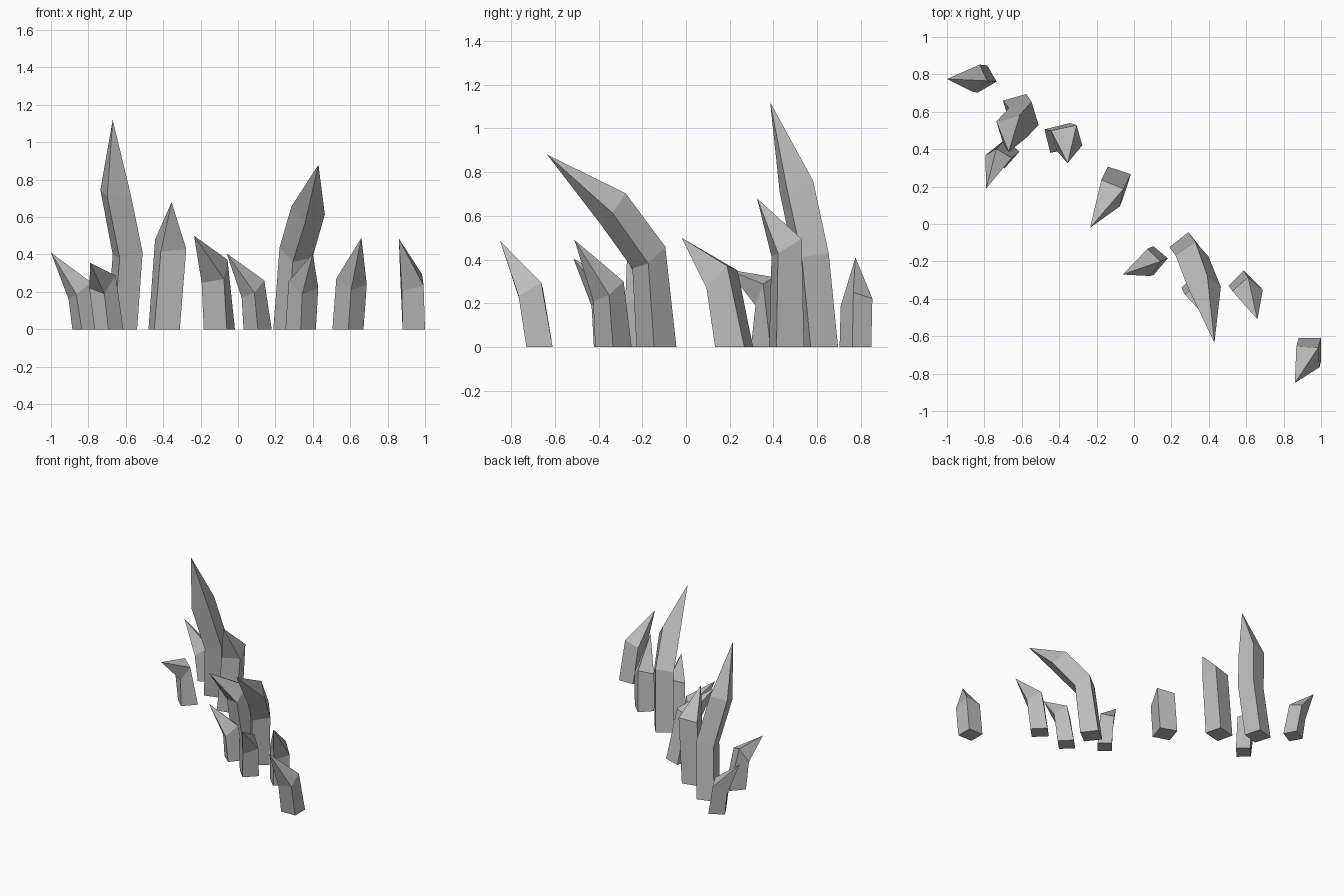
import bpy
import bmesh
from math import radians, cos, sin
from mathutils import Vector, Matrix

cube = bpy.data.objects.get("Cube")
if cube:
    bpy.data.objects.remove(cube, do_unlink=True)

# One stone grey for every shard
stone = bpy.data.materials.new("stone_grey")
stone.use_nodes = True
grey = (0.5, 0.5, 0.5, 1)
stone.diffuse_color = grey
stone.node_tree.nodes["Principled BSDF"].inputs["Base Color"].default_value = grey


def shard(name, base, angle, size, bends, tip):
    """Four-sided prism swept from the ground through its bends to a point."""
    bm = bmesh.new()
    turn = Matrix.Rotation(radians(angle), 3, 'Z')
    corners = [turn @ Vector((sx * size[0] / 2, sy * size[1] / 2, 0))
               for sx, sy in ((-1, -1), (1, -1), (1, 1), (-1, 1))]
    path = [Vector((*base, 0))] + [Vector(b) for b in bends] + [Vector(tip)]
    up = Vector((0, 0, 1))
    rings = []
    for i, centre in enumerate(path[:-1]):
        # Upper rings lean square to the segment that follows them
        ahead = (path[i + 1] - centre).normalized() if i else up
        lean = up.rotation_difference(ahead).to_matrix()
        rings.append([bm.verts.new(centre + lean @ c) for c in corners])
    point = bm.verts.new(path[-1])
    bm.faces.new(rings[0][::-1])
    for k in range(4):
        n = (k + 1) % 4
        for low, high in zip(rings, rings[1:]):
            bm.faces.new((low[k], low[n], high[n], high[k]))
        bm.faces.new((rings[-1][k], rings[-1][n], point))
    bmesh.ops.recalc_face_normals(bm, faces=bm.faces)
    mesh = bpy.data.meshes.new(name)
    bm.to_mesh(mesh)
    bm.free()
    mesh.materials.append(stone)
    bpy.context.collection.objects.link(bpy.data.objects.new(name, mesh))


# Short leaning shards, from the back right to the front left
shard("back_end_shard", (-.81, .775), 30, (.117, .1),
      [(-.845, .78, .205)], (-1, .775, .41))
shard("small_back_shard", (-.69, .375), 48, (.12, .1),
      [(-.725, .36, .255)], (-.79, .19, .355))
shard("broad_back_shard", (-.395, .46), 14, (.14, .13),
      [(-.36, .46, .455)], (-.355, .325, .68))
shard("middle_shard", (-.1, .22), -18, (.13, .14),
      [(-.125, .165, .31)], (-.235, -.02, .5))
shard("low_middle_shard", (.105, -.195), 50, (.115, .1),
      [(.08, -.205, .215)], (-.06, -.27, .405))
shard("small_front_shard", (.335, -.34), 45, (.115, .115),
      [(.35, -.37, .24)], (.4, -.515, .405))
shard("front_shard", (.588, -.332), 45, (.115, .12),
      [(.607, -.355, .255)], (.66, -.51, .49))
shard("front_end_shard", (.94, -.67), 0, (.12, .12),
      [(.93, -.71, .25)], (.86, -.85, .485))

# Tall shards with two bends
shard("tall_shard", (-.62, .615), 16, (.13, .13),
      [(-.59, .575, .405), (-.655, .505, .735)], (-.67, .385, 1.12))
shard("curved_shard", (.28, -.135), 38, (.13, .13),
      [(.31, -.17, .41), (.375, -.335, .635)], (.43, -.635, .88))
